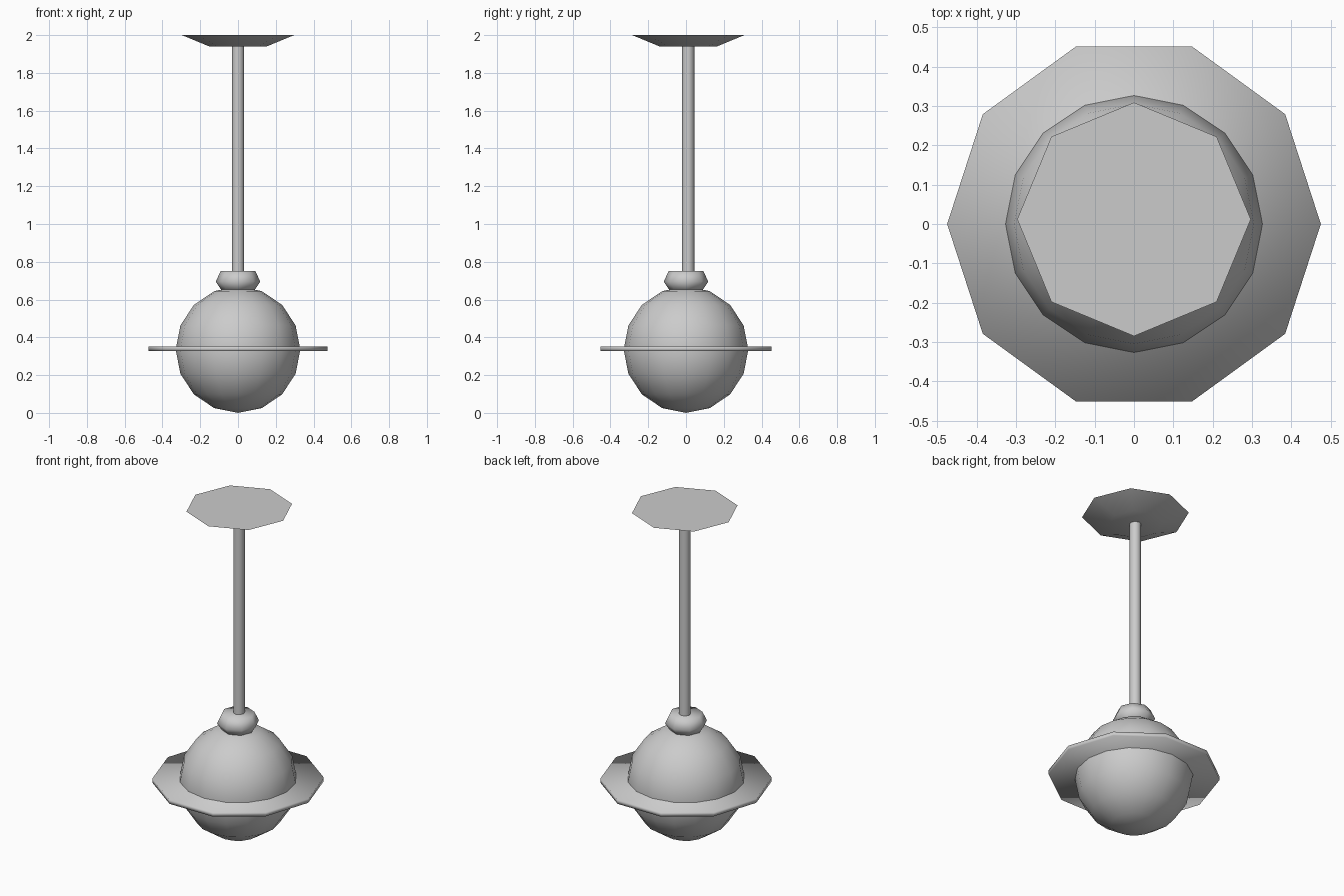
import bpy
import math

if "Cube" in bpy.data.objects:
    bpy.data.objects.remove(bpy.data.objects["Cube"])


def lathe(name, profile, sides, centre_y=0.0, smooth_angle=35, phase=0.0):
    """Capped solid of revolution about z from (radius, z) pairs, bottom to top."""
    verts, faces = [], []
    for r, z in profile:
        for i in range(sides):
            a = phase + 2 * math.pi * i / sides
            verts.append((r * math.cos(a), centre_y + r * math.sin(a), z))
    for k in range(len(profile) - 1):
        for i in range(sides):
            j = (i + 1) % sides
            a, b = k * sides, (k + 1) * sides
            faces.append((a + i, a + j, b + j, b + i))
    faces.append(tuple(reversed(range(sides))))
    top = (len(profile) - 1) * sides
    faces.append(tuple(range(top, top + sides)))
    mesh = bpy.data.meshes.new(name)
    mesh.from_pydata(verts, [], faces)
    obj = bpy.data.objects.new(name, mesh)
    bpy.context.collection.objects.link(obj)
    shade(obj, smooth_angle)
    return obj


def shade(obj, angle):
    bpy.ops.object.select_all(action='DESELECT')
    obj.select_set(True)
    bpy.context.view_layer.objects.active = obj
    bpy.ops.object.shade_smooth_by_angle(angle=math.radians(angle))


# Ceiling plate: shallow octagonal dish, flat on top
lathe("ceiling_plate", [(0.152, 1.94), (0.297, 2.0)], 8, centre_y=0.012, smooth_angle=50)

# Hanging rod
lathe("hanging_rod", [(0.033, 0.70), (0.033, 1.95)], 8, centre_y=0.011, smooth_angle=50)

# Faceted collar between rod and globe
lathe("collar", [(0.085, 0.645), (0.118, 0.695), (0.092, 0.75)], 8, smooth_angle=80)

# Globe
bpy.ops.mesh.primitive_uv_sphere_add(segments=16, ring_count=8, radius=1,
                                     location=(0, 0, 0.335))
globe = bpy.context.object
# half-size 22.5 degree steps in both directions
globe.name = "globe"
globe.scale = (0.33, 0.33, 0.335)
shade(globe, 40)

# Ten-sided band around the globe, softly shaded over its rim
lathe("globe_band", [(0.475, 0.327), (0.475, 0.352)], 10, smooth_angle=180)
